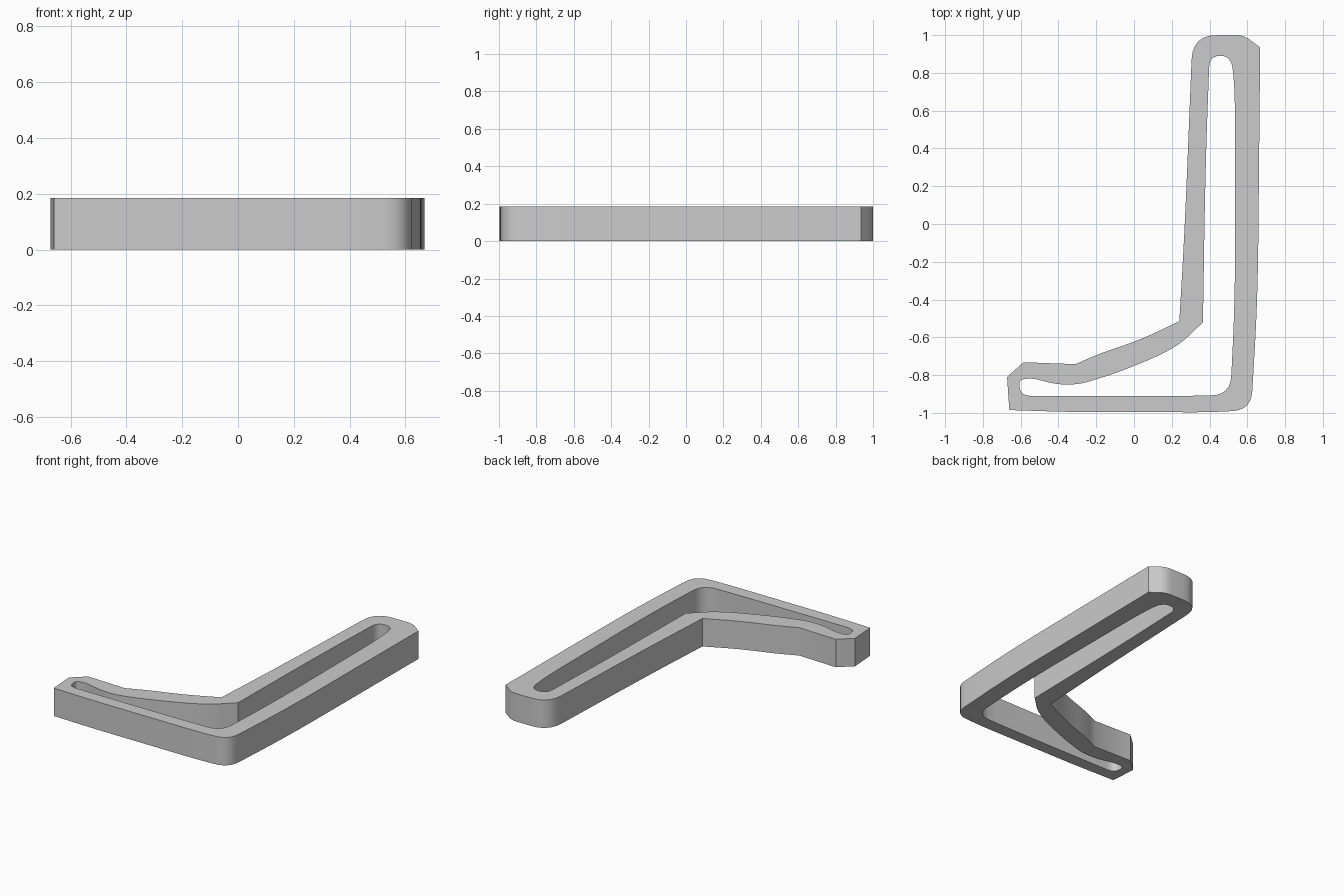
import bpy
import bmesh
import math
from mathutils import Vector

if "Cube" in bpy.data.objects:
    bpy.data.objects.remove(bpy.data.objects["Cube"], do_unlink=True)

HEIGHT = 0.185
STEPS = 6

# Corner points of each closed outline: x, y, rounding length
OUTER = [
    (-0.66, -0.985, 0), (-0.35, -0.995, 0.1), (0.4, -0.997, 0.1),
    (0.62, -0.985, 0.1), (0.655, -0.4, 0.3), (0.668, 0.935, 0),
    (0.58, 1.0, 0.04), (0.31, 1.0, 0.13), (0.27, 0, 0.4),
    (0.24, -0.515, 0), (0.03, -0.615, 0.12), (-0.18, -0.685, 0.07),
    (-0.31, -0.742, 0), (-0.585, -0.732, 0), (-0.672, -0.81, 0),
]
SLOT = [
    (-0.6, -0.91, 0.06), (0.2, -0.912, 0.3), (0.51, -0.905, 0.1),
    (0.535, -0.4, 0.3), (0.535, 0.7, 0.2), (0.515, 0.89, 0.07),
    (0.4, 0.89, 0.06), (0.378, 0.3, 0.4), (0.365, -0.52, 0),
    (0.22, -0.66, 0.17), (-0.08, -0.785, 0.12), (-0.29, -0.85, 0.06),
    (-0.41, -0.85, 0.06), (-0.54, -0.815, 0.05), (-0.61, -0.825, 0.03),
]


def rounded(corners):
    """Return the outline with each corner replaced by a smooth arc."""
    path = []
    for i, (x, y, r) in enumerate(corners):
        p = Vector((x, y, 0))
        if not r:
            path.append(p)
            continue
        before = Vector((*corners[i - 1][:2], 0)) - p
        after = Vector((*corners[(i + 1) % len(corners)][:2], 0)) - p
        start = p + before.normalized() * min(r, before.length * 0.48)
        end = p + after.normalized() * min(r, after.length * 0.48)
        for k in range(STEPS + 1):
            t = k / STEPS
            path.append(start * (1 - t) ** 2 + p * 2 * t * (1 - t) + end * t * t)
    return path


def add_loop(bm, path):
    verts = [bm.verts.new(p) for p in path]
    return [bm.edges.new((v, verts[i - 1])) for i, v in enumerate(verts)]


# Flat profile with its slot, raised into a solid bracket
bm = bmesh.new()
edges = add_loop(bm, rounded(OUTER)) + add_loop(bm, rounded(SLOT))
bmesh.ops.triangle_fill(bm, edges=edges, use_beauty=True)
raised = bmesh.ops.extrude_face_region(bm, geom=bm.faces[:], use_keep_orig=True)
top = [g for g in raised["geom"] if isinstance(g, bmesh.types.BMVert)]
bmesh.ops.translate(bm, verts=top, vec=(0, 0, HEIGHT))
bmesh.ops.recalc_face_normals(bm, faces=bm.faces[:])
mesh = bpy.data.meshes.new("slotted_bracket")
bm.to_mesh(mesh)
bm.free()

bracket = bpy.data.objects.new("slotted_bracket", mesh)
bpy.context.collection.objects.link(bracket)

# Plain grey finish
grey = bpy.data.materials.new("plain_grey")
grey.use_nodes = True
colour = (0.6, 0.6, 0.6, 1)
grey.diffuse_color = colour
grey.node_tree.nodes["Principled BSDF"].inputs["Base Color"].default_value = colour
mesh.materials.append(grey)

# Smooth walls with crisp rims
bpy.context.view_layer.objects.active = bracket
bracket.select_set(True)
bpy.ops.object.shade_smooth_by_angle(angle=math.radians(30))
